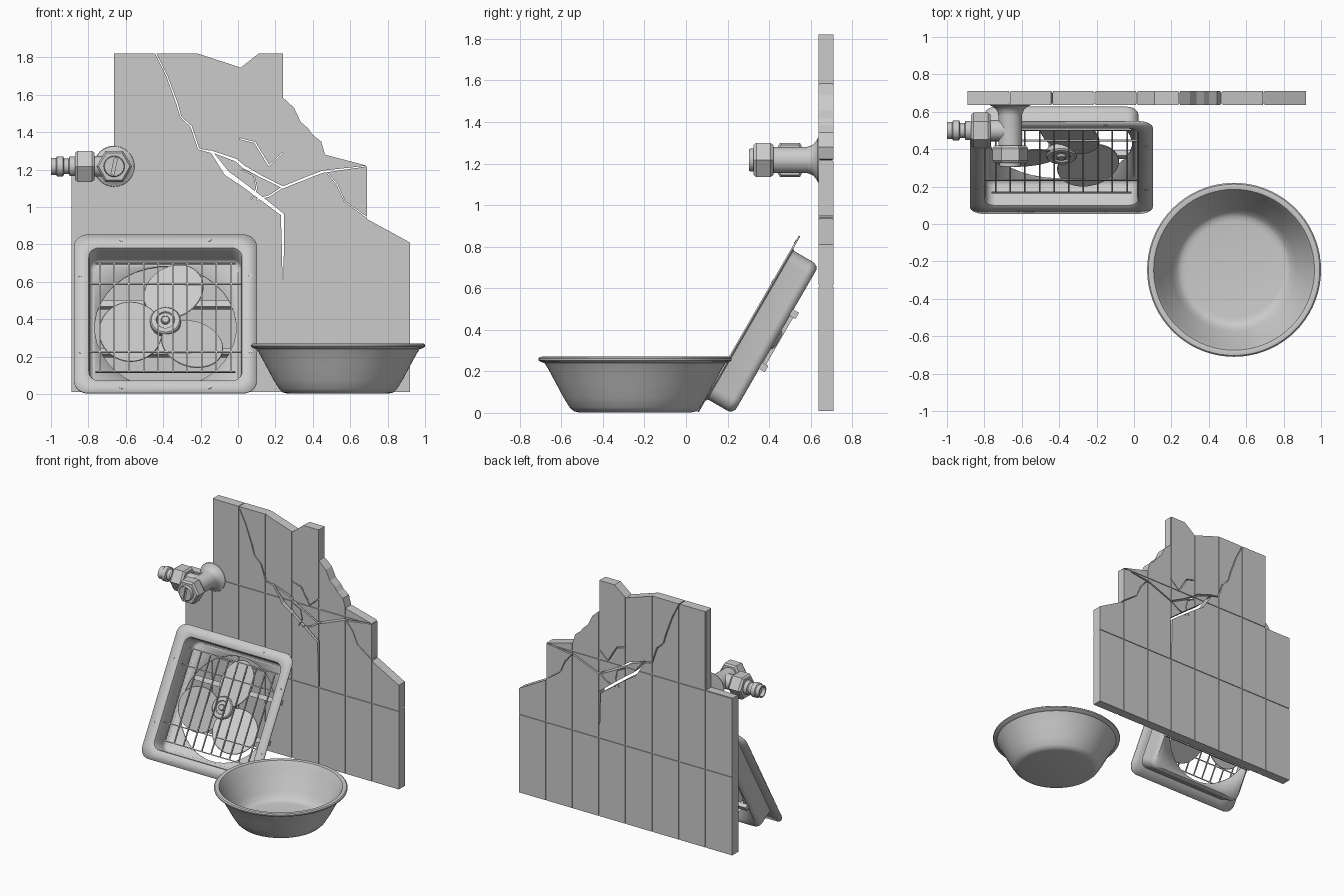
import bpy, bmesh
from math import sin, cos, pi, radians, hypot
from mathutils import Matrix, Vector

if "Cube" in bpy.data.objects:
    bpy.data.objects.remove(bpy.data.objects["Cube"])

T, R = Matrix.Translation, Matrix.Rotation


def make(name, bm, M=Matrix(), smooth=True):
    bmesh.ops.recalc_face_normals(bm, faces=bm.faces)
    bm.transform(M)
    me = bpy.data.meshes.new(name)
    bm.to_mesh(me)
    bm.free()
    if smooth:
        me.shade_smooth()
        me.set_sharp_from_angle(angle=radians(32))
    ob = bpy.data.objects.new(name, me)
    bpy.context.collection.objects.link(ob)
    return ob


def lathe(name, prof, M=Matrix(), n=48, a0=0.0):
    """Revolve (radius, height) points about local z, capping both ends."""
    bm = bmesh.new()
    rings = [[bm.verts.new((r * cos(a0 + 2 * pi * i / n), r * sin(a0 + 2 * pi * i / n), h))
              for i in range(n)] for r, h in prof]
    for a, b in zip(rings, rings[1:]):
        for i in range(n):
            bm.faces.new((a[i], a[(i + 1) % n], b[(i + 1) % n], b[i]))
    bm.faces.new(rings[0])
    bm.faces.new(rings[-1])
    return make(name, bm, M)


def boxes(name, items, M=Matrix()):
    """items: (centre, size) pairs merged in one object."""
    bm = bmesh.new()
    for c, s in items:
        bmesh.ops.create_cube(bm, size=1, matrix=T(c) @ Matrix.Diagonal((*s, 1)))
    return make(name, bm, M, False)


def prism(name, pts, y0, y1):
    """Extrude an (x, z) outline from y0 to y1."""
    bm = bmesh.new()
    f = bm.faces.new([bm.verts.new((x, y0, z)) for x, z in pts])
    g = bmesh.ops.extrude_face_region(bm, geom=[f])["geom"]
    bmesh.ops.translate(bm, vec=(0, y1 - y0, 0), verts=[v for v in g if isinstance(v, bmesh.types.BMVert)])
    return make(name, bm, smooth=False)


def cut(ob, cutters):
    """Subtract the cutters, bake the result and delete them."""
    for c in cutters:
        m = ob.modifiers.new("cut", 'BOOLEAN')
        m.operation, m.solver, m.object = 'DIFFERENCE', 'EXACT', c
    dg = bpy.context.evaluated_depsgraph_get()
    me = bpy.data.meshes.new_from_object(ob.evaluated_get(dg))
    ob.modifiers.clear()
    ob.data = me
    for c in cutters:
        bpy.data.objects.remove(c)


def ribbon(pts):
    """Tapered crack cutter along (x, z, half width) points."""
    left, right = [], []
    for i, (x, z, w) in enumerate(pts):
        a, b = pts[max(i - 1, 0)], pts[min(i + 1, len(pts) - 1)]
        dx, dz = b[0] - a[0], b[1] - a[1]
        k = w / hypot(dx, dz)
        left.append((x - dz * k, z + dx * k))
        right.append((x + dz * k, z - dx * k))
    return prism("crack", left + right[::-1], 0.5, 0.85)


# broken tiled wall
Y0, Y1 = 0.637, 0.71
wall = prism("tile_wall", [
    (-.89, .01), (.92, .01), (.92, .81), (.69, .935), (.69, 1.22), (.465, 1.28), (.445, 1.35),
    (.40, 1.385), (.375, 1.42), (.335, 1.455), (.30, 1.53), (.24, 1.585), (.24, 1.82), (.11, 1.82),
    (.015, 1.745), (-.215, 1.82), (-.663, 1.82), (-.663, 1.215), (-.89, 1.215)], Y0, Y1)
cols = [-.89 + .22625 * i for i in range(1, 8)]
grooves = []
for y in (Y0, Y1):
    grooves.append(boxes("groove", [((x, y, 1), (.009, .012, 2.2)) for x in cols]))
    grooves.append(boxes("groove", [((0, y, z), (2.2, .012, .009)) for z in (.612, 1.216)]))
cracks = [
    [(-.445, 1.83, .003), (-.38, 1.70, .003), (-.325, 1.55, .004), (-.305, 1.48, .003),
     (-.25, 1.43, .004), (-.21, 1.31, .004), (-.14, 1.293, .006), (-.06, 1.18, .014),
     (.02, 1.125, .011), (.12, 1.05, .010), (.237, .96, .009), (.24, .80, .006), (.24, .615, .002)],
    [(-.15, 1.30, .004), (-.01, 1.25, .007), (.03, 1.215, .008), (.12, 1.165, .006),
     (.24, 1.105, .006), (.45, 1.188, .006), (.69, 1.219, .002)],
    [(.01, 1.365, .003), (.09, 1.345, .004), (.165, 1.222, .005), (.24, 1.29, .003)],
    [(.02, 1.20, .002), (.085, 1.17, .002), (.10, 1.10, .003), (.07, 1.04, .002)],
    [(.10, 1.04, .003), (.17, 1.06, .004), (.245, 1.11, .004)],
    [(.47, 1.19, .002), (.53, 1.12, .003), (.57, 1.03, .002), (.695, .94, .003)]]
cut(wall, grooves + [ribbon(c) for c in cracks])

# wall valve
VX, VZ = -.662, 1.217
A = T((VX, Y0 + .003, VZ)) @ R(pi / 2, 4, 'X')
S = T((VX, .5, VZ)) @ R(-pi / 2, 4, 'Y')


def nut(name, r, h0, h1, M, a0=0.0):
    lathe(name, [(r * .88, h0), (r, h0 + .014), (r, h1 - .014), (r * .88, h1)], M, 6, a0)


lathe("valve_body", [(.11, 0), (.107, .006), (.09, .014), (.075, .028), (.066, .045), (.063, .06), (.063, .225)], A)
nut("valve_front_nut", .095, .22, .315, A)
cap = lathe("valve_screw_cap", [(.056, .30), (.056, .33), (.052, .336)], A)
cut(cap, [boxes("slot", [((0, 0, .335), (.016, .09, .024))], A @ R(radians(-12), 4, 'Z'))])
lathe("valve_side_neck", [(.055, 0), (.055, .12)], S)
nut("valve_side_nut", .095, .105, .21, S, pi / 2)
lathe("valve_outlet", [(.052, .2), (.052, .238), (.041, .243), (.041, .268), (.054, .273), (.054, .305),
                       (.046, .31), (.046, .338), (.036, .338), (.036, .31)], S)

# bowl
lathe("bowl", [(.01, .002), (.27, .002), (.295, .008), (.315, .027), (.345, .075), (.385, .15), (.42, .215),
               (.436, .24), (.455, .246), (.464, .253), (.465, .262), (.458, .269), (.445, .271), (.43, .268),
               (.422, .255), (.405, .215), (.37, .15), (.33, .075), (.305, .035), (.285, .022), (.26, .018),
               (.01, .018)], T((.535, -.245, 0)), 72)

# ventilation fan, built upright facing -y and then tilted back
F = T((-.388, .302, .428)) @ R(radians(-30), 4, 'X')
FY = F @ R(pi / 2, 4, 'X')      # local z runs out of the front
K = 9


def rrect(h, r, d):
    return [(sx * (h - r) + r * cos(q + k * pi / 2 / (K - 1)), d, sz * (h - r) + r * sin(q + k * pi / 2 / (K - 1)))
            for sx, sz, q in ((1, 1, 0), (-1, 1, pi / 2), (-1, -1, pi), (1, -1, 1.5 * pi)) for k in range(K)]


# flange, tray walls, rounded back edge and round opening lofted in one shell
n = 4 * K
circle = [(.378 * cos((i - .0) * 2 * pi / n + pi / n), .148, .378 * sin(i * 2 * pi / n + pi / n)) for i in range(n)]
loops = [rrect(.489, .075, 0), rrect(.425, .065, 0), rrect(.413, .06, .006), rrect(.409, .058, .018),
         rrect(.409, .058, .115), rrect(.407, .058, .128), rrect(.40, .055, .14), rrect(.388, .05, .148), circle]
bm = bmesh.new()
rings = [[bm.verts.new(p) for p in lp] for lp in loops]
for a, b in zip(rings, rings[1:]):
    for i in range(n):
        bm.faces.new((a[i], a[(i + 1) % n], b[(i + 1) % n], b[i]))
housing = make("fan_housing", bm, F)
sol = housing.modifiers.new("thickness", 'SOLIDIFY')
sol.thickness, sol.offset = .008, 0

# flange screws
for a in range(4):
    for s in (-1, 1):
        lathe("flange_screw", [(.01, 0), (.01, .006)], FY @ R(a * pi / 2, 4, 'Z') @ T((s * .235, .455, 0)), 12)

# wire grille
W = .008
boxes("grille_wires", [((.078 * (i - 4.5), .04, 0), (W, W, .67)) for i in range(10)]
      + [((0, .045, z), (.81, W, W)) for z in (-.21, .21)]
      + [((0, .04, z), (.75, W, W)) for z in (-.335, .335)], F)

# rear motor supports, motor and hub
boxes("motor_supports", [((0, .165, z), (.79, .035, .035)) for z in (-.145, .15)]
      + [((0, .16, 0), (.10, .02, .30))], F)
lathe("fan_motor", [(.06, -.165), (.07, -.155), (.07, -.10)], FY)
lathe("fan_hub", [(.075, -.11), (.082, -.10), (.082, -.07), (.075, -.062), (.05, -.062), (.046, -.07),
                  (.024, -.07), (.022, -.058), (.018, -.055)], FY)

# three pitched rounded blades
for k in range(3):
    M = FY @ T((0, 0, -.092)) @ R(radians(77 + 120 * k), 4, 'Z') @ T((.195, 0, 0)) @ R(radians(-16), 4, 'X')
    lathe("fan_blade", [(.163, -.004), (.166, 0), (.163, .004)], M @ Matrix.Diagonal((1.03, 1, 1, 1)), 40)
